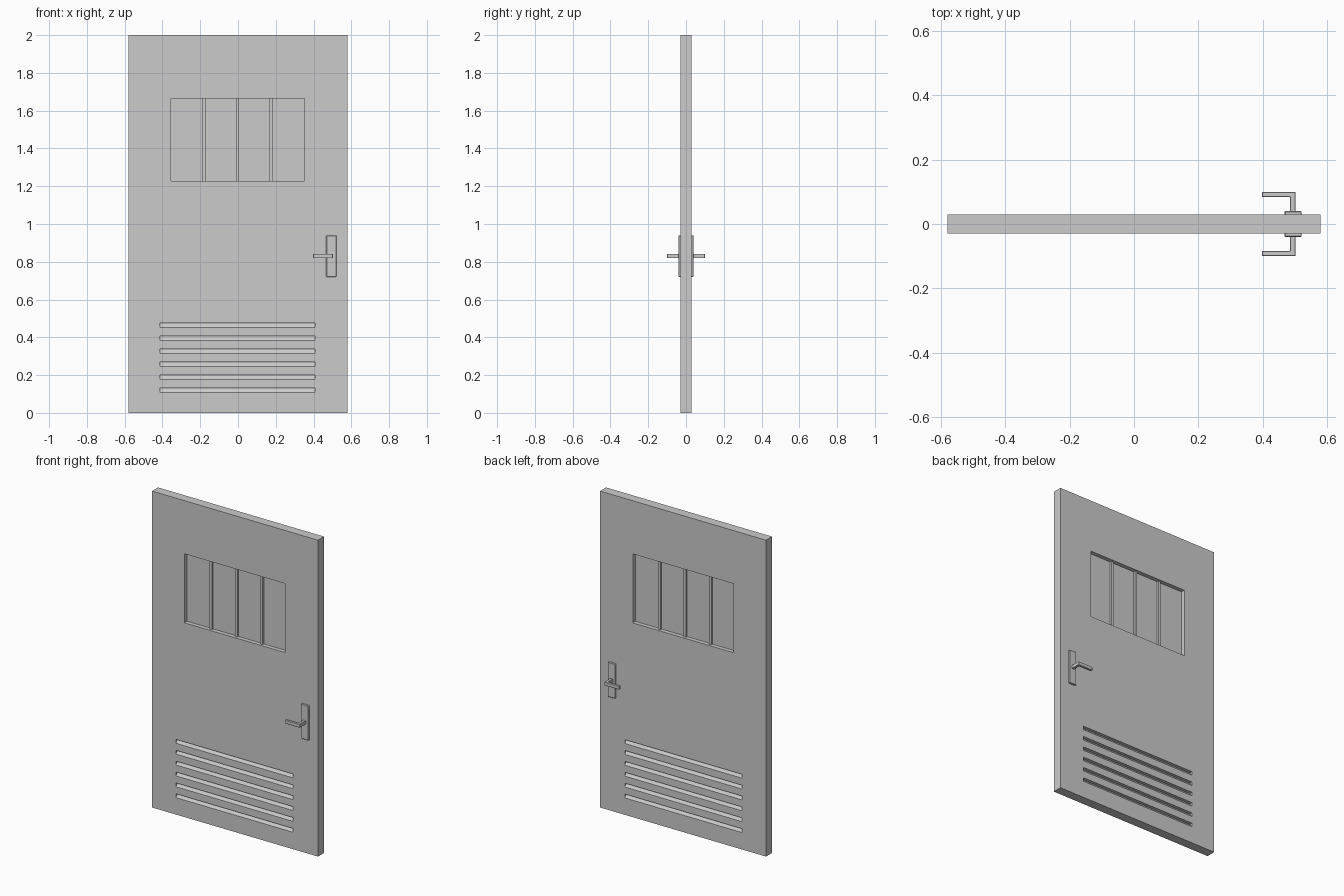
import bpy, bmesh

if "Cube" in bpy.data.objects:
    bpy.data.objects.remove(bpy.data.objects["Cube"])


def make_object(name, bm):
    bmesh.ops.recalc_face_normals(bm, faces=bm.faces[:])
    mesh = bpy.data.meshes.new(name)
    bm.to_mesh(mesh)
    bm.free()
    obj = bpy.data.objects.new(name, mesh)
    bpy.context.collection.objects.link(obj)
    return obj


def add_prism(bm, points, offset):
    """Extrude a closed outline of 3D points along an offset."""
    face = bm.faces.new([bm.verts.new(p) for p in points])
    ext = bmesh.ops.extrude_face_region(bm, geom=[face])["geom"]
    bmesh.ops.translate(bm, vec=offset,
                        verts=[v for v in ext if isinstance(v, bmesh.types.BMVert)])


def add_box(bm, x, y, z):
    add_prism(bm, [(x[0], y[0], z[0]), (x[1], y[0], z[0]),
                   (x[1], y[0], z[1]), (x[0], y[0], z[1])], (0, y[1] - y[0], 0))


def box(name, x, y, z):
    bm = bmesh.new()
    add_box(bm, x, y, z)
    return make_object(name, bm)


def bevel(obj, width):
    mod = obj.modifiers.new("soft_edges", "BEVEL")
    mod.width = width
    mod.segments = 1


T = 0.03                                   # half thickness of the leaf
WIN_X, WIN_Z = (-0.354, 0.351), (1.228, 1.664)

# Door leaf
door = box("door_leaf", (-0.58, 0.58), (-T, T), (0, 2))

# Cutters: window opening and sloped louvre slots on both faces
bm = bmesh.new()
add_box(bm, WIN_X, (-0.1, 0.1), WIN_Z)
for i in range(6):
    low = 0.107 + i * 0.0688
    top = low + 0.024
    for s in (-1, 1):
        add_prism(bm, [(-0.413, s * T, low), (-0.413, s * (T + 0.01), low),
                       (-0.413, s * (T + 0.01), top), (-0.413, s * (T - 0.02), top)],
                  (0.82, 0, 0))
cutter = make_object("opening_cutter", bm)
cutter.hide_render = True

mod = door.modifiers.new("openings", "BOOLEAN")
mod.operation = "DIFFERENCE"
mod.solver = "EXACT"
mod.object = cutter
bpy.context.view_layer.objects.active = door
bpy.ops.object.modifier_apply(modifier=mod.name)
bpy.data.objects.remove(cutter)

# Window pane and its three upright bars
box("window_pane", WIN_X, (-0.004, 0.004), WIN_Z)
for i in (-1, 0, 1):
    cx = -0.002 + i * 0.178
    box(f"window_bar_{i + 2}", (cx - 0.008, cx + 0.008), (-0.016, 0.016), WIN_Z)

# Back plate and L-shaped lever on each face
for side, s in (("front", -1), ("back", 1)):
    plate = box(f"handle_plate_{side}", (0.467, 0.521),
                sorted((s * (T - 0.005), s * 0.040)), (0.72, 0.94))
    bevel(plate, 0.003)
    bm = bmesh.new()
    outline = [(0.484, 0.036), (0.502, 0.036), (0.502, 0.1),
               (0.397, 0.1), (0.397, 0.084), (0.484, 0.084)]
    add_prism(bm, [(x, s * y, 0.819) for x, y in outline], (0, 0, 0.023))
    bevel(make_object(f"handle_lever_{side}", bm), 0.002)
